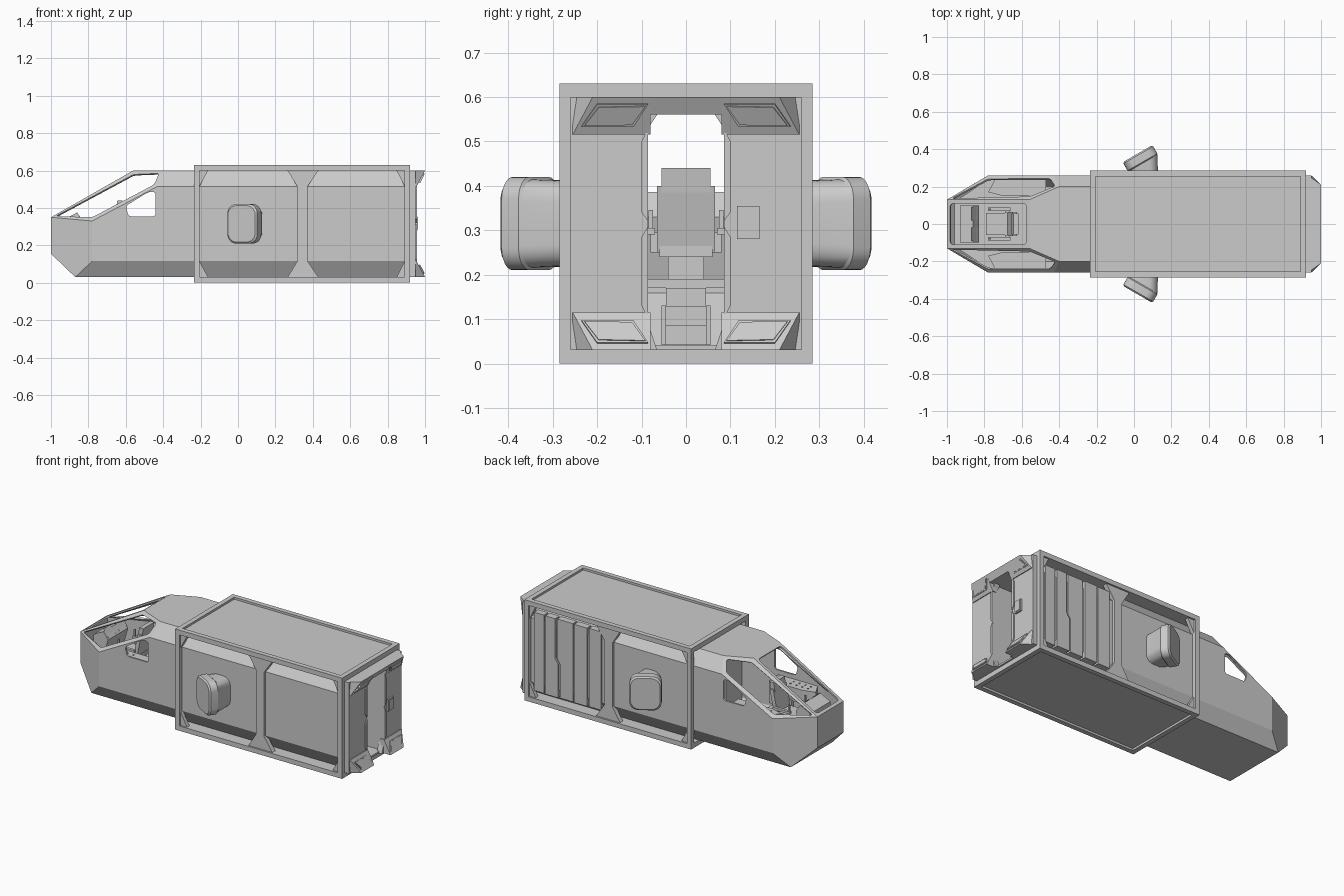
import bpy, bmesh, math
from mathutils import Vector

if "Cube" in bpy.data.objects:
    bpy.data.objects.remove(bpy.data.objects["Cube"])

ZC = 0.315  # mid height of the hull


def finish(name, bm, mirror=False):
    bmesh.ops.recalc_face_normals(bm, faces=bm.faces[:])
    me = bpy.data.meshes.new(name)
    bm.to_mesh(me)
    bm.free()
    ob = bpy.data.objects.new(name, me)
    bpy.context.collection.objects.link(ob)
    if mirror:
        m = ob.modifiers.new("mirror", 'MIRROR')
        m.use_axis = (False, True, False)
    return ob


def prism(name, pts, axis, a, b, mirror=False):
    """Polygon extruded from a to b along an axis (pts are the other two axes in order)."""
    bm = bmesh.new()
    vs = [bm.verts.new(p[:axis] + (a,) + p[axis:]) for p in pts]
    geo = bmesh.ops.extrude_face_region(bm, geom=[bm.faces.new(vs)])["geom"]
    off = Vector((0, 0, 0))
    off[axis] = b - a
    bmesh.ops.translate(bm, vec=off, verts=[g for g in geo if isinstance(g, bmesh.types.BMVert)])
    bm.faces.new(vs) if not bm.faces.get(vs) else None
    return finish(name, bm, mirror)


def box(name, x0, x1, y0, y1, z0, z1, mirror=False):
    return prism(name, [(x0, y0), (x1, y0), (x1, y1), (x0, y1)], 2, z0, z1, mirror)


def slab(name, pts, inset, depth, radius=0.0, mirror=False):
    """Inset a 3D facet, thicken it both ways and round its corners."""
    bm = bmesh.new()
    f = bm.faces.new([bm.verts.new(p) for p in pts])
    f.normal_update()
    n = f.normal.copy()
    if inset:
        ring = bmesh.ops.inset_individual(bm, faces=[f], thickness=inset)["faces"]
        bmesh.ops.delete(bm, geom=ring, context='FACES')
    base = list(f.verts)
    bottom = [v.co - n * depth for v in base]
    top = [v.co + n * depth for v in base]
    bm.clear()
    lo = [bm.verts.new(c) for c in bottom]
    hi = [bm.verts.new(c) for c in top]
    k = len(lo)
    bm.faces.new(lo[::-1])
    bm.faces.new(hi)
    for i in range(k):
        bm.faces.new((lo[i], lo[(i + 1) % k], hi[(i + 1) % k], hi[i]))
    if radius:
        es = [bm.edges.get((lo[i], hi[i])) for i in range(k)]
        bmesh.ops.bevel(bm, geom=es, offset=radius, segments=4, profile=0.5, affect='EDGES')
    return finish(name, bm, mirror)


def flip_y(pts):
    return [(x, -y, z) for x, y, z in pts]


def flip_z(pts):
    return [(x, y, 2 * ZC - z) for x, y, z in pts]


# hull shell: faceted nose running into an eight-sided body
P = dict(A=(-1, .13, .35), B=(-.56, .13, .6), C=(-.78, .26, .33), D=(-.43, .26, .515),
         E=(-.40, .2, .6), F=(-1, .13, .155), G=(-.87, .207, .03), H=(-.78, .26, .115),
         Q=(.93, .26, .515), R=(.93, .2, .6), S=(.93, .26, .115), T=(.93, .207, .03))
bm = bmesh.new()
V = {k: bm.verts.new(p) for k, p in P.items()}
W = {k: bm.verts.new((p[0], -p[1], p[2])) for k, p in P.items()}
for loop in ("CHSQD", "DQRE", "ACDEB", "AFGHC", "HGTS"):
    bm.faces.new([V[c] for c in loop])
    bm.faces.new([W[c] for c in loop[::-1]])
for loop in ("BER", "AB", "FA", "GF", "TG"):
    bm.faces.new([V[c] for c in loop] + [W[c] for c in loop[::-1]])
hull = finish("hull_shell", bm)
sol = hull.modifiers.new("thickness", 'SOLIDIFY')
sol.thickness = 0.012
sol.offset = -1

# window openings
quarter = [P[c] for c in "ACDEB"]
A, B = P["A"], P["B"]
low = [(-.60, .26, .41), (-.48, .26, .485), (-.44, .26, .485), (-.44, .26, .355), (-.585, .26, .355)]
cutters = [slab("windshield_cutter", [A, B] + flip_y([B, A]), .027, .04, .02)]
for pts in (quarter, flip_y(quarter)):
    cutters.append(slab("quarter_window_cutter", pts, .027, .03, .014))
for pts in (low, flip_y(low)):
    cutters.append(slab("side_window_cutter", pts, 0, .03, .014))
for c in cutters:
    c.hide_render = True
    m = hull.modifiers.new("cut", 'BOOLEAN')
    m.operation = 'DIFFERENCE'
    m.solver = 'EXACT'
    m.object = c
dg = bpy.context.evaluated_depsgraph_get()
cut_mesh = bpy.data.meshes.new_from_object(hull.evaluated_get(dg))
hull.modifiers.clear()
hull.data = cut_mesh
for c in cutters:
    bpy.data.objects.remove(c)

# cargo frame: long rails, cross rails, posts and the two flat panels
X0, X1, YO, T = -.235, .92, .285, .03
for z in (0, .6):
    box("long_rail", X0, X1, YO - T, YO, z, z + T, True)
    for x in (X0, X1 - T):
        box("cross_rail", x, x + T, -YO + T, YO - T, z, z + T)
for x in (X0, X1 - T):
    box("corner_post", x, x + T, YO - T, YO, T, .6, True)
box("roof_panel", X0 + T, X1 - T, -YO + T, YO - T, .6, .617)
box("floor_panel", X0 + T, X1 - T, -YO + T, YO - T, .013, .03)

# flared centre rib and corner gussets on both flanks
half = [(.317, .515), (.265, .6), (.43, .6), (.372, .515)]
rib = half + [(x, 2 * ZC - z) for x, z in half[::-1]]
prism("centre_rib", rib, 1, .245, .274, True)
for tri in ([(-.206, .515), (-.206, .6), (-.16, .6)], [(.891, .515), (.891, .6), (.848, .6)]):
    prism("upper_gusset", tri, 1, .25, .274, True)
    prism("lower_gusset", [(x, 2 * ZC - z) for x, z in tri], 1, .25, .274, True)

# slatted cargo door on the back flank, one seam jogging sideways
seams = [.395, .49, .59, .69, .79, .87]
for i, (a, b) in enumerate(zip(seams, seams[1:])):
    ja, jb = (.02 if i == 3 else 0), (.02 if i == 2 else 0)
    g = .006
    pts = [(a + g, .07), (b - g, .07), (b - g, .28), (b - g + jb, .31), (b - g + jb, .56),
           (a + g + ja, .56), (a + g + ja, .31), (a + g, .28)]
    prism("door_slat", pts, 1, .225, .272 if i % 2 else .268)

# side pods: rounded sections lofted from hull to an angled cap
def rounded(w, h, r, n=6):
    out = []
    for q, (sx, sz) in enumerate([(1, 1), (-1, 1), (-1, -1), (1, -1)]):
        for i in range(n + 1):
            t = math.pi / 2 * (q + i / n)
            out.append((sx * (w - r) + r * math.cos(t), sz * (h - r) + r * math.sin(t)))
    return out


tilt = math.radians(30)
bm = bmesh.new()
rings = []
for cx, cy, ang, w, h in [(.065, .24, 0, .065, .095), (.048, .326, tilt, .088, .099),
                          (.045, .331, tilt, .092, .105), (.023, .369, tilt, .092, .105),
                          (.019, .376, tilt, .084, .097)]:
    rings.append([bm.verts.new((cx + u * math.cos(ang), cy + u * math.sin(ang), ZC + v))
                  for u, v in rounded(w, h, .05)])
for r0, r1 in zip(rings, rings[1:]):
    for i in range(len(r0)):
        j = (i + 1) % len(r0)
        bm.faces.new((r0[i], r0[j], r1[j], r1[i]))
bm.faces.new(rings[0])
bm.faces.new(rings[-1])
pod = finish("side_pod", bm, True)
bpy.context.view_layer.objects.active = pod
pod.select_set(True)
bpy.ops.object.shade_smooth_by_angle(angle=math.radians(25))

# rear wall with doorway, door trim and wall control box
door = [(.065, .03), (.085, .09), (.085, .53), (.065, .56)]
prism("rear_wall", [(0, .6), (.26, .6), (.26, .03)] + door + [(0, .56)], 0, .915, .95, True)
prism("door_trim", [(.085, .1), (.1, .13), (.1, .285), (.085, .31)], 0, .95, .957, True)
prism("door_trim_upper", [(.085, .32), (.1, .34), (.1, .5), (.085, .53)], 0, .95, .957, True)
box("control_box", .95, .96, .115, .165, .28, .355)
box("control_screen", .96, .963, .121, .159, .287, .348)

# sloped docking lips at the four rear corners, each with a raised pad
lip = [(.93, .26, .6), (.93, .26, .515), (.955, .255, .515), (1, .21, .6),
       (1, .08, .6), (.955, .08, .515), (.93, .08, .6), (.93, .08, .515)]
pad = [(.9656, .235, .535), (.992, .2, .585), (.992, .085, .585), (.9656, .118, .535)]
for tag, fn in (("upper", list), ("lower", flip_z)):
    bm = bmesh.new()
    for p in fn(lip):
        bm.verts.new(p)
    bmesh.ops.convex_hull(bm, input=bm.verts[:])
    bmesh.ops.dissolve_limit(bm, angle_limit=.02, verts=bm.verts[:], edges=bm.edges[:])
    finish(tag + "_docking_lip", bm, True)
    slab(tag + "_lip_pad", fn(pad), 0, .005, 0, True)
    slab(tag + "_lip_pad_centre", fn(pad), .007, .008, 0, True)
prism("lintel_lip", [(.94, .6), (1, .6), (.978, .56), (.94, .56)], 1, -.08, .08)

# corridor and bulkhead behind the cockpit
box("corridor_wall", -.2, .92, .088, .098, .03, .58, True)
box("corridor_ceiling", -.2, .92, -.09, .09, .562, .575)
prism("bulkhead", [(.088, .045), (.2, .045), (.247, .12), (.247, .51), (.195, .585), (.088, .585)],
      0, -.215, -.2, True)

# cockpit deck, steps, side consoles and dashboard
prism("cockpit_deck", [(-.96, 0), (-.96, .12), (-.77, .245), (-.5, .245), (-.5, 0)], 2, .17, .19, True)
for i in range(3):
    box("step", -.5 + .06 * i, -.44 + .06 * i, -.045, .045, .042, .17 - .042 * i)
box("step_rail", -.5, -.3, .045, .055, .042, .13, True)
prism("side_console", [(-.78, .17), (-.74, .245), (-.47, .245), (-.47, .15), (-.7, .15)], 2, .19, .33, True)
for i in range(4):
    for y in (.18, .21):
        box("console_button", -.72 + .04 * i, -.712 + .04 * i, y, y + .008, .33, .334, True)
prism("dashboard", [(-.93, .19), (-.93, .34), (-.86, .375), (-.83, .33), (-.87, .19)], 1, -.1, .1)
prism("dash_screen", [(-.862, .375), (-.868, .386), (-.838, .342), (-.83, .333)], 1, .02, .09, True)

# pilot seat
box("seat_base", -.76, -.66, -.04, .04, .19, .24)
box("seat_cushion", -.79, -.65, -.06, .06, .24, .265)
prism("seat_back", [(-.68, .25), (-.655, .25), (-.625, .40), (-.65, .40)], 1, -.065, .065)
prism("head_rest", [(-.655, .385), (-.625, .385), (-.618, .44), (-.645, .44)], 1, -.055, .055)
box("arm_rest", -.78, -.66, .07, .088, .29, .305, True)
box("arm_support", -.69, -.665, .06, .08, .25, .295, True)
box("control_stick", -.775, -.765, .074, .084, .305, .345, True)
